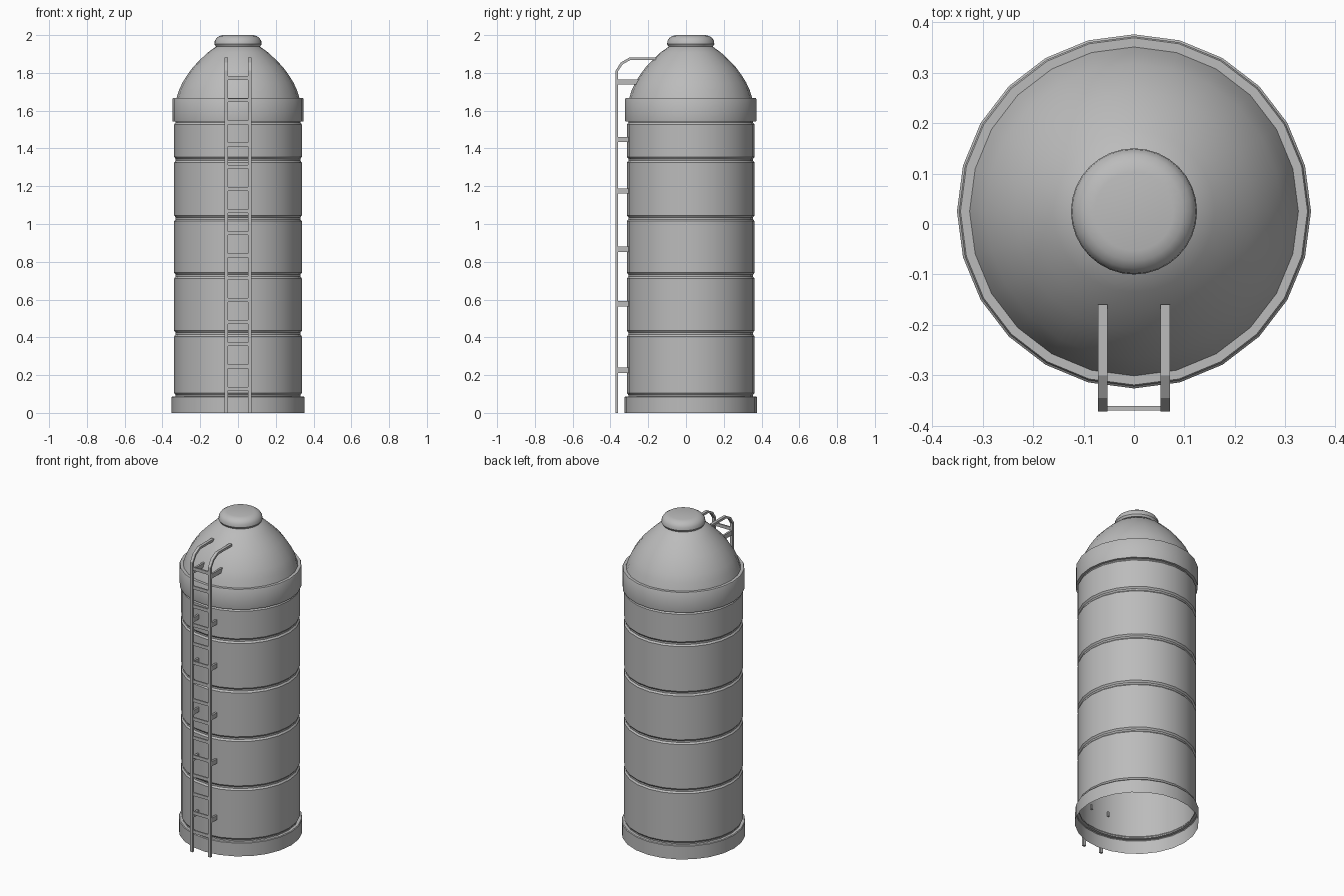
import bpy, bmesh, math
from mathutils import Vector

cube = bpy.data.objects.get("Cube")
if cube:
    bpy.data.objects.remove(cube, do_unlink=True)

CENTRE_Y = 0.025

steel = bpy.data.materials.new("steel grey")
steel.use_nodes = True
colour = (0.5, 0.5, 0.5, 1)
steel.diffuse_color = colour
steel.node_tree.nodes["Principled BSDF"].inputs["Base Color"].default_value = colour


def finish(name, bm, smooth=None):
    bmesh.ops.recalc_face_normals(bm, faces=bm.faces)
    mesh = bpy.data.meshes.new(name)
    bm.to_mesh(mesh)
    bm.free()
    mesh.materials.append(steel)
    obj = bpy.data.objects.new(name, mesh)
    bpy.context.collection.objects.link(obj)
    if smooth:
        bpy.ops.object.select_all(action='DESELECT')
        obj.select_set(True)
        bpy.context.view_layer.objects.active = obj
        bpy.ops.object.shade_smooth_by_angle(angle=math.radians(smooth))
    return obj


def lathe(name, profile, sides, smooth=35):
    """Turn a (radius, height) profile about the tank axis."""
    bm = bmesh.new()
    verts = [bm.verts.new((r, CENTRE_Y, z)) for r, z in profile]
    edges = [bm.edges.new(pair) for pair in zip(verts, verts[1:])]
    bmesh.ops.spin(bm, geom=verts + edges, cent=(0, CENTRE_Y, 0), axis=(0, 0, 1),
                   angle=2 * math.pi, steps=sides, use_merge=True)
    bmesh.ops.remove_doubles(bm, verts=bm.verts, dist=0.0001)
    return finish(name, bm, smooth)


def add_box(bm, low, high):
    low, high = Vector(low), Vector(high)
    made = bmesh.ops.create_cube(bm, size=1)["verts"]
    bmesh.ops.scale(bm, vec=high - low, verts=made)
    bmesh.ops.translate(bm, vec=(low + high) / 2, verts=made)


# Open-bottomed shell: base ring, five bevelled drums, top collar
shell = [(0.351, 0), (0.351, 0.083), (0.347, 0.087), (0.33, 0.087)]
joints = [0.09, 0.42, 0.727, 1.03, 1.34, 1.542]
for low, high in zip(joints, joints[1:]):
    shell += [(0.33, low + 0.005), (0.338, low + 0.015),
              (0.338, high - 0.015), (0.33, high - 0.005)]
shell += [(0.33, 1.542), (0.346, 1.542), (0.347, 1.546),
          (0.347, 1.662), (0.344, 1.667), (0.326, 1.667)]
lathe("tank_shell", shell, 24)

# Dome roof
dome = [(0.326, 1.665), (0.312, 1.71), (0.293, 1.75), (0.268, 1.79), (0.237, 1.832),
        (0.2, 1.87), (0.16, 1.908), (0.115, 1.94), (0.06, 1.955), (0, 1.96)]
lathe("dome_roof", dome, 24)

# Rounded vent cap
cap = [(0.1, 1.935), (0.118, 1.94), (0.125, 1.952), (0.123, 1.97),
       (0.113, 1.985), (0.098, 1.995), (0.078, 2.0), (0, 2.0)]
lathe("vent_cap", cap, 32)

# Ladder rails: a bent flat bar, its outer and inner edges given as (y, z)
outer = [(-0.372, 0), (-0.372, 1.813), (-0.345, 1.855), (-0.3, 1.881), (-0.16, 1.881)]
inner = [(-0.16, 1.867), (-0.297, 1.867), (-0.336, 1.845), (-0.359, 1.81), (-0.359, 0)]
for side, name in ((1, "left"), (-1, "right")):
    bm = bmesh.new()
    x = side * 0.062
    bars = len(outer) - 1
    back = inner[::-1]
    rows = [[bm.verts.new((x + dx, *p)) for dx, p in
             ((-0.009, a), (0.009, a), (0.009, b), (-0.009, b))]
            for a, b in zip(outer, back)]
    for i in range(bars):
        for k in range(4):
            j = (k + 1) % 4
            bm.faces.new((rows[i][k], rows[i][j], rows[i + 1][j], rows[i + 1][k]))
    bm.faces.new(rows[0])
    bm.faces.new(rows[-1])
    finish(name + "_ladder_rail", bm)

# Ladder rungs
bm = bmesh.new()
for i in range(15):
    z = 0.128 + i * 0.1175
    add_box(bm, (-0.056, -0.37, z - 0.01), (0.056, -0.361, z + 0.01))
finish("ladder_rungs", bm)

# Brackets tying the rails to the tank; the top pair reaches the dome
bm = bmesh.new()
for z in (0.225, 0.578, 0.867, 1.175, 1.447, 1.752):
    reach = -0.25 if z > 1.7 else -0.295
    for x in (-0.062, 0.062):
        add_box(bm, (x - 0.006, -0.364, z - 0.014), (x + 0.006, reach, z + 0.014))
finish("ladder_brackets", bm)
